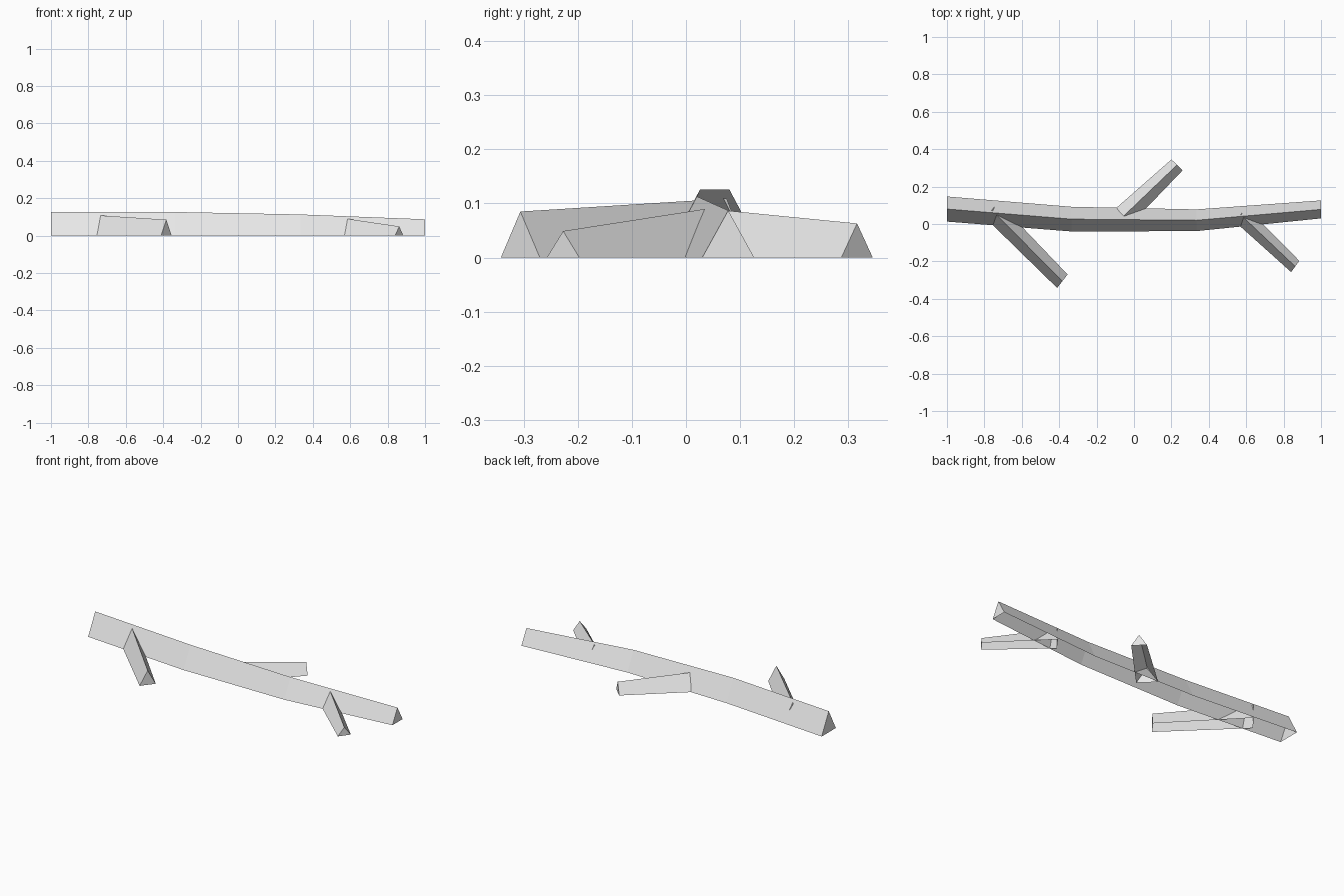
import bpy
from mathutils import Vector

cube = bpy.data.objects.get("Cube")
if cube:
    bpy.data.objects.remove(cube, do_unlink=True)

# One pale grey for the whole branch
grey = bpy.data.materials.new("pale_grey")
grey.use_nodes = True
colour = (0.8, 0.8, 0.8, 1)
grey.diffuse_color = colour
grey.node_tree.nodes["Principled BSDF"].inputs["Base Color"].default_value = colour


def ridge_beam(name, ridge, sides):
    """Triangular beam, open underneath, through ridge points.
    Each side vector runs from the centre line to the left base edge."""
    verts, faces = [], []
    for point, side in zip(ridge, sides):
        top = Vector(point)
        base = Vector((top.x, top.y, 0))
        out = Vector((*side, 0))
        verts += [base + out, top, base - out]
    for i in range(len(ridge) - 1):
        for k in range(2):
            a = 3 * i + k
            faces.append((a, a + 1, a + 4, a + 3))
    end = len(verts) - 3
    faces += [(0, 2, 1), (end, end + 1, end + 2)]
    mesh = bpy.data.meshes.new(name)
    mesh.from_pydata(verts, [], faces)
    mesh.materials.append(grey)
    obj = bpy.data.objects.new(name, mesh)
    bpy.context.collection.objects.link(obj)
    return obj


def twig(name, start, tip, side, flare):
    wide = [c * flare for c in side]
    return ridge_beam(name, [start, tip], [wide, side])


# Long gently bent main branch
ridge_beam("main_branch",
           [(-1, 0.08, 0.126), (-0.333, 0.026, 0.126),
            (0.333, 0.02, 0.113), (1, 0.078, 0.087)],
           [(0, 0.067), (0, 0.066), (0, 0.058), (0, 0.048)])

# Side twigs, thinning towards their tips
twig("front_right_twig", (-0.76, 0.075, 0.109), (-0.383, -0.306, 0.085),
     (0.028, 0.036), 1.2)
twig("front_left_twig", (0.57, 0.05, 0.092), (0.862, -0.227, 0.049),
     (0.022, 0.03), 1.3)
twig("back_twig", (-0.055, 0.043, 0.09), (0.23, 0.316, 0.063),
     (-0.03, 0.029), 1.4)
